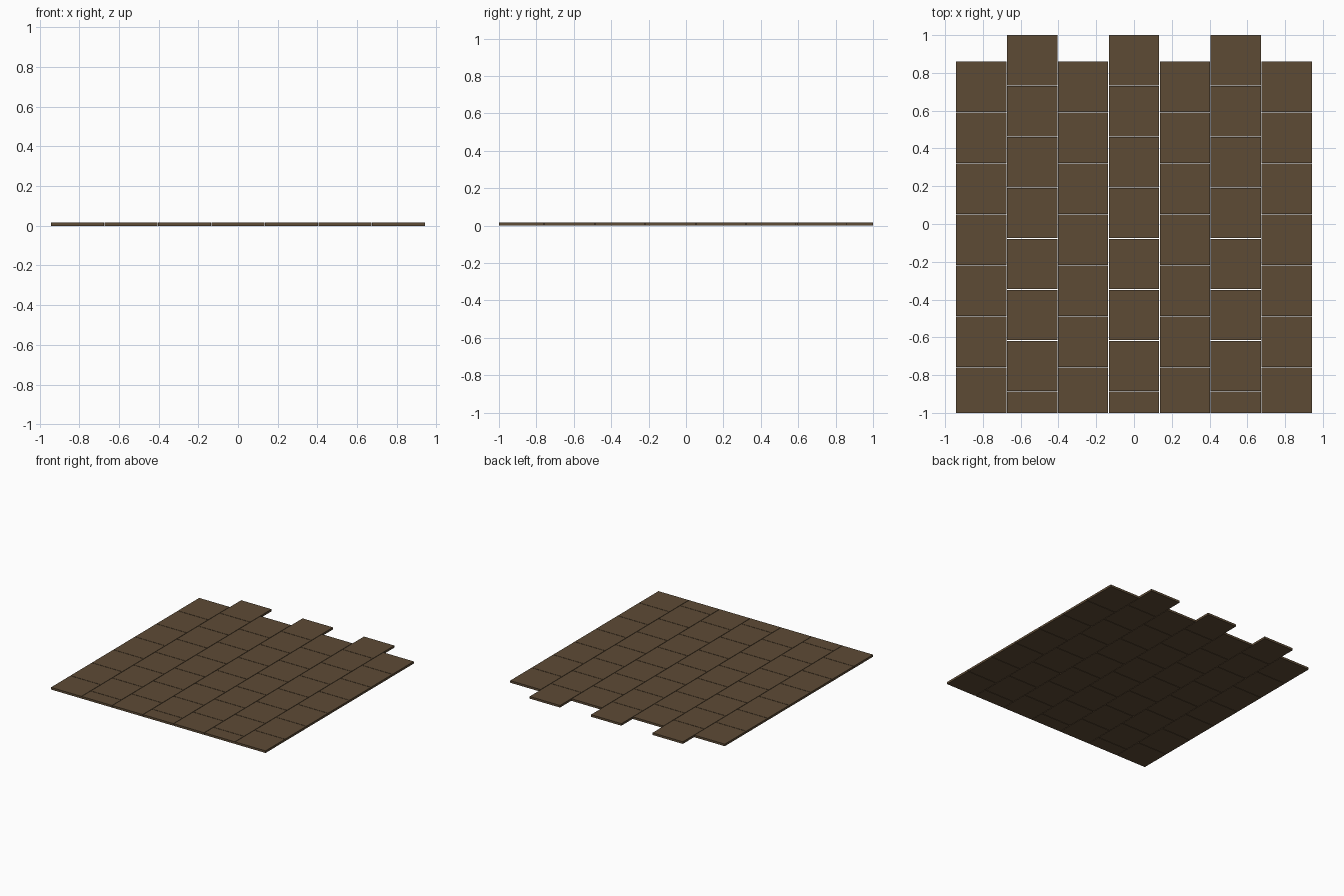
import bpy, bmesh
from mathutils import Matrix

if "Cube" in bpy.data.objects:
    bpy.data.objects.remove(bpy.data.objects["Cube"])

PITCH, TILE, THICK = 0.2697, 0.2663, 0.017
COLUMNS, FRONT = 7, -1.0

wood = bpy.data.materials.new("brown_wood")
wood.diffuse_color = (0.11, 0.07, 0.036, 1)
wood.use_nodes = True
wood.node_tree.nodes["Principled BSDF"].inputs["Base Color"].default_value = wood.diffuse_color


def add_tile(name, x, y0, y1):
    """One flat box tile, resting on z = 0."""
    bm = bmesh.new()
    size = Matrix.Diagonal((TILE, y1 - y0, THICK, 1))
    place = Matrix.Translation((x, (y0 + y1) / 2, THICK / 2))
    bmesh.ops.create_cube(bm, size=1, matrix=place @ size)
    mesh = bpy.data.meshes.new(name)
    bm.to_mesh(mesh)
    bm.free()
    mesh.materials.append(wood)
    obj = bpy.data.objects.new(name, mesh)
    bpy.context.collection.objects.link(obj)


# Staggered columns, laid from the back and trimmed straight at the front
for col in range(COLUMNS):
    x = (col - (COLUMNS - 1) / 2) * PITCH
    back = 1.0 if col % 2 else 0.859
    row = 0
    while back > FRONT + 0.01:
        add_tile(f"floor_tile_{col + 1}_{row + 1}", x, max(back - TILE, FRONT), back)
        back -= PITCH
        row += 1
